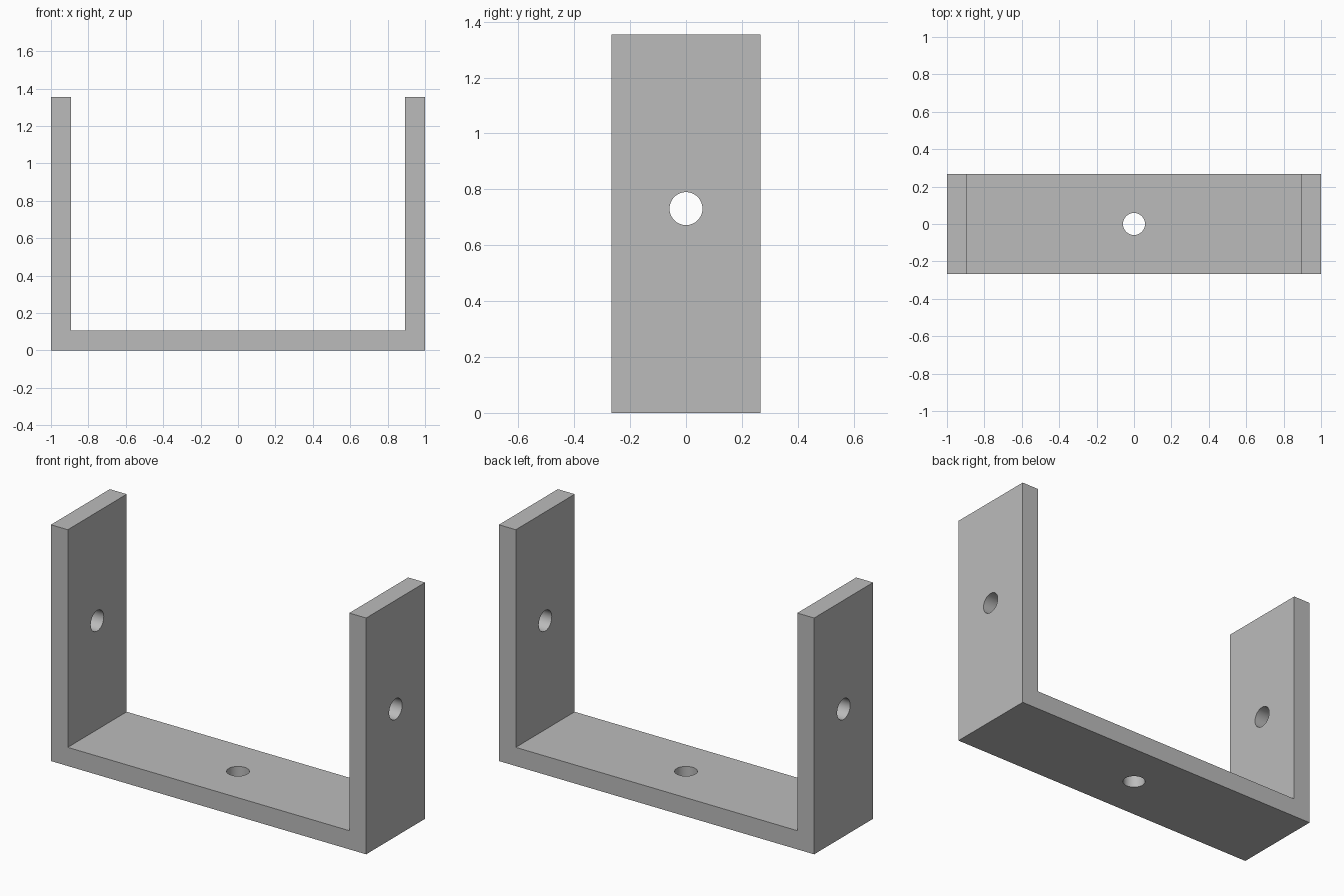
import bpy
import bmesh
import math
from mathutils import Matrix

cube = bpy.data.objects.get("Cube")
if cube:
    bpy.data.objects.remove(cube, do_unlink=True)

HALF_DEPTH = 0.267
HEIGHT = 1.355
THICK = 0.107
HOLE_RADIUS = 0.059
HOLE_HEIGHT = 0.731

grey = bpy.data.materials.new("plain grey")
grey.use_nodes = True
colour = (0.5, 0.5, 0.5, 1)
grey.diffuse_color = colour
grey.node_tree.nodes["Principled BSDF"].inputs["Base Color"].default_value = colour


def add_object(name, bm):
    bmesh.ops.recalc_face_normals(bm, faces=bm.faces)
    mesh = bpy.data.meshes.new(name)
    bm.to_mesh(mesh)
    bm.free()
    mesh.materials.append(grey)
    obj = bpy.data.objects.new(name, mesh)
    bpy.context.collection.objects.link(obj)
    return obj


def drill(target, matrix, length):
    bm = bmesh.new()
    bmesh.ops.create_cone(bm, cap_ends=True, segments=64, radius1=HOLE_RADIUS,
                          radius2=HOLE_RADIUS, depth=length, matrix=matrix)
    cutter = add_object("hole_cutter", bm)
    cutter.hide_render = True
    mod = target.modifiers.new("hole", 'BOOLEAN')
    mod.operation = 'DIFFERENCE'
    mod.solver = 'EXACT'
    mod.object = cutter
    bpy.context.view_layer.objects.active = target
    bpy.ops.object.modifier_apply(modifier=mod.name)
    bpy.data.objects.remove(cutter, do_unlink=True)


# U-shaped bracket: half profile mirrored, then extruded through its depth
half = [(1, 0), (1, HEIGHT), (1 - THICK, HEIGHT), (1 - THICK, THICK)]
profile = half + [(-x, z) for x, z in reversed(half)]
bm = bmesh.new()
face = bm.faces.new([bm.verts.new((x, -HALF_DEPTH, z)) for x, z in profile])
extruded = bmesh.ops.extrude_face_region(bm, geom=[face])
verts = [v for v in extruded["geom"] if isinstance(v, bmesh.types.BMVert)]
bmesh.ops.translate(bm, verts=verts, vec=(0, 2 * HALF_DEPTH, 0))
bracket = add_object("bracket", bm)

# Bolt holes: one through both arms, one through the base
drill(bracket, Matrix.Translation((0, 0, HOLE_HEIGHT)) @ Matrix.Rotation(math.pi / 2, 4, 'Y'), 3)
drill(bracket, Matrix.Translation((0, 0, THICK / 2)), 0.4)

# Smooth hole walls with crisp rims
bpy.ops.object.select_all(action='DESELECT')
bracket.select_set(True)
bpy.context.view_layer.objects.active = bracket
bpy.ops.object.shade_smooth_by_angle(angle=math.radians(30))
